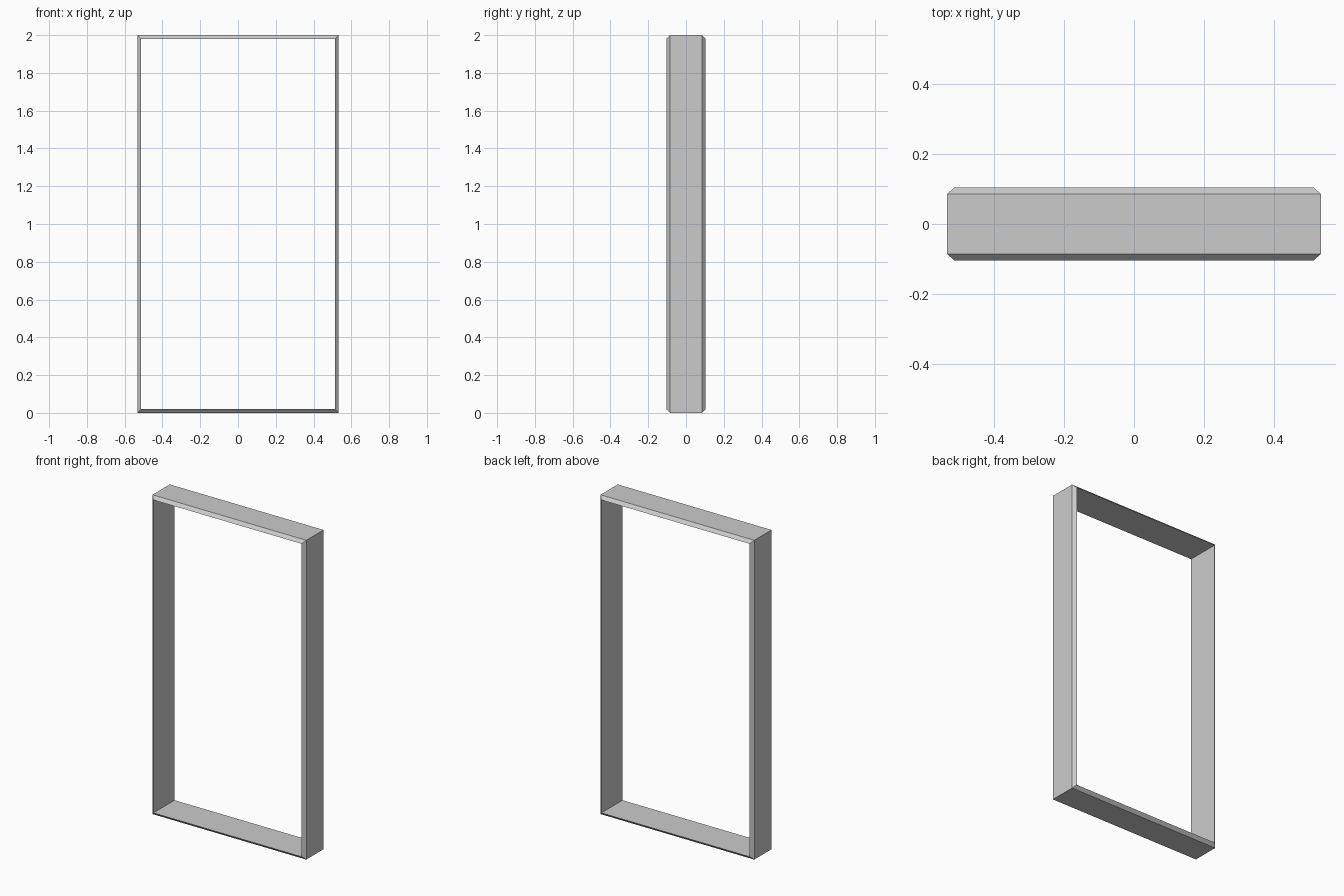
import bpy, bmesh

if "Cube" in bpy.data.objects:
    bpy.data.objects.remove(bpy.data.objects["Cube"])

W, H = 0.533, 2.0      # half width, height
T = 0.02               # frame thickness
D, F = 0.104, 0.085    # half depth at the tips, half depth of the flat outside

# Cross-section: (inset from the outside, y); the outer edges are bevelled to the inner wall
profile = [(0, -F), (0, F), (T, D), (T, -D)]

bm = bmesh.new()


def ring(inset, y):
    x, lo, hi = W - inset, inset, H - inset
    return [bm.verts.new(c) for c in ((-x, y, lo), (x, y, lo), (x, y, hi), (-x, y, hi))]


# Sweep the section round the four mitred corners
rings = [ring(*p) for p in profile]
for i, a in enumerate(rings):
    b = rings[(i + 1) % len(rings)]
    for k in range(4):
        n = (k + 1) % 4
        bm.faces.new((a[k], a[n], b[n], b[k]))
bmesh.ops.recalc_face_normals(bm, faces=bm.faces)

mesh = bpy.data.meshes.new("door_frame")
bm.to_mesh(mesh)
bm.free()
bpy.context.collection.objects.link(bpy.data.objects.new("door_frame", mesh))
